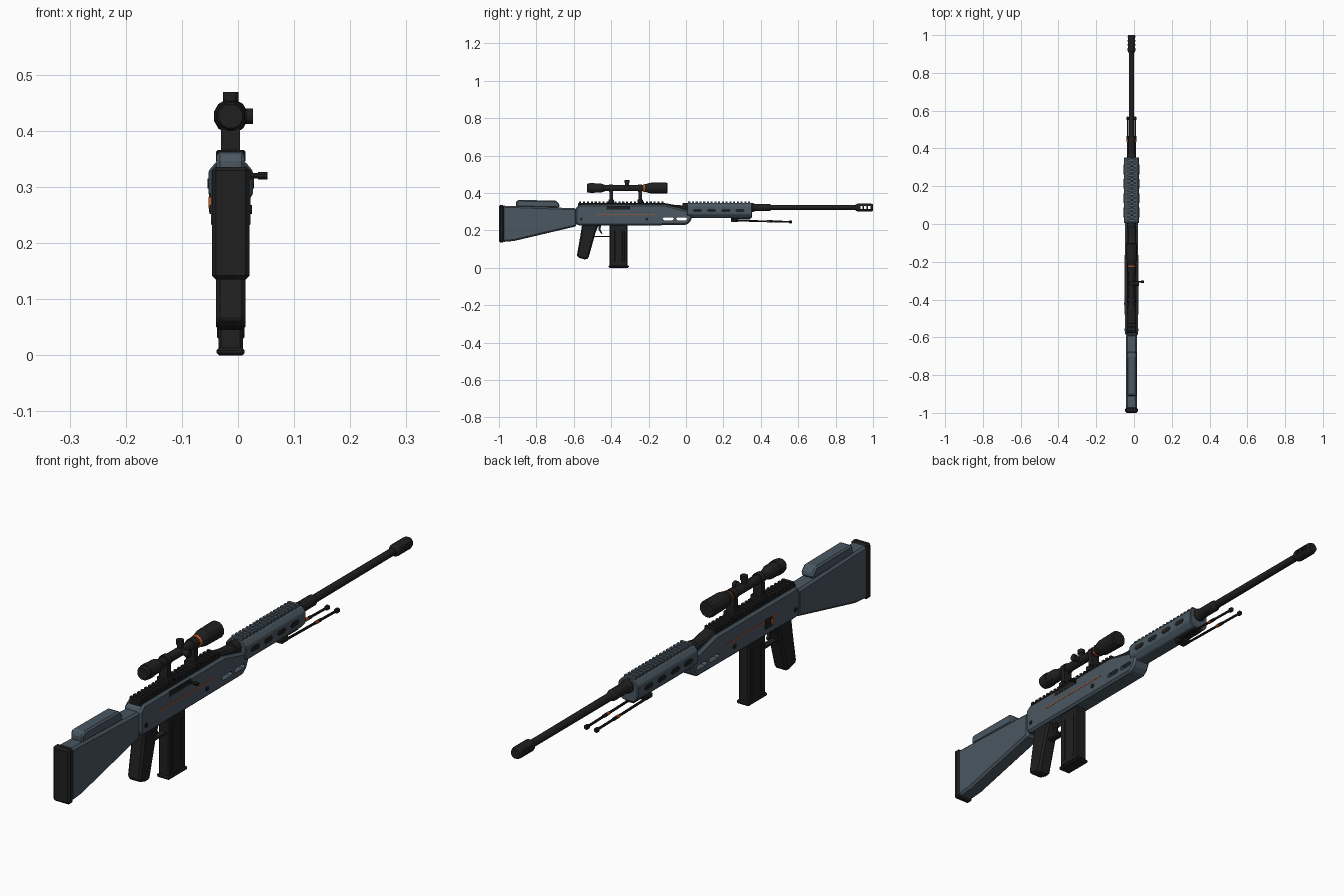
import bpy, bmesh
from math import pi, cos, sin
from mathutils import Vector

if "Cube" in bpy.data.objects:
    bpy.data.objects.remove(bpy.data.objects["Cube"])

CX = -0.013   # centre plane of the rifle
BORE = 0.322  # barrel height
SCOPE = 0.426 # scope height


def material(name, rgb):
    m = bpy.data.materials.new(name)
    m.use_nodes = True
    m.diffuse_color = (*rgb, 1)
    node = m.node_tree.nodes["Principled BSDF"]
    node.inputs["Base Color"].default_value = (*rgb, 1)
    node.inputs["Roughness"].default_value = 0.6
    return m


SLATE = material("slate", (0.068, 0.095, 0.12))
BLACK = material("black", (0.014, 0.014, 0.014))
ORANGE = material("orange", (0.55, 0.1, 0.015))


def finish(name, bm, mat, bevel=0):
    bmesh.ops.recalc_face_normals(bm, faces=bm.faces)
    mesh = bpy.data.meshes.new(name)
    bm.to_mesh(mesh)
    bm.free()
    mesh.materials.append(mat)
    ob = bpy.data.objects.new(name, mesh)
    bpy.context.collection.objects.link(ob)
    if bevel:
        mod = ob.modifiers.new("Bevel", "BEVEL")
        mod.width = bevel
        mod.segments = 1
        mod.limit_method = "ANGLE"
        mod.angle_limit = 0.6
    return ob


def loft(name, rings, mat, bevel=0):
    """Join matching rings of points and cap both ends."""
    bm = bmesh.new()
    loops = [[bm.verts.new(p) for p in ring] for ring in rings]
    n = len(loops[0])
    for a, b in zip(loops, loops[1:]):
        for i in range(n):
            bm.faces.new((a[i], a[(i + 1) % n], b[(i + 1) % n], b[i]))
    bm.faces.new(loops[0])
    bm.faces.new(loops[-1])
    return finish(name, bm, mat, bevel)


def prism(name, pts, width, mat, bevel=0, x=CX):
    """Side profile of (y, z) points given thickness along x."""
    return loft(name, [[(x + s * width / 2, y, z) for y, z in pts] for s in (-1, 1)], mat, bevel)


def box(name, y0, y1, z0, z1, width, mat, bevel=0, x=CX):
    return prism(name, [(y0, z0), (y1, z0), (y1, z1), (y0, z1)], width, mat, bevel, x)


def lathe(name, profile, mat, z, x=CX, n=12):
    """Turned part along y from (y, radius) pairs."""
    return loft(name, [[(x + r * cos((i + .5) * 2 * pi / n), y, z + r * sin((i + .5) * 2 * pi / n))
                        for i in range(n)] for y, r in profile], mat)


def rod(name, a, b, r, mat, n=10):
    a, b = Vector(a), Vector(b)
    bm = bmesh.new()
    bmesh.ops.create_cone(bm, cap_ends=True, segments=n, radius1=r, radius2=r, depth=(b - a).length)
    bm.transform((b - a).to_track_quat("Z", "Y").to_matrix().to_4x4())
    bmesh.ops.translate(bm, verts=bm.verts, vec=(a + b) / 2)
    return finish(name, bm, mat)


def slot(y0, y1, z, h):
    """Slot outline with angled ends."""
    e = h / 2
    return [(y0, z), (y0 + e, z - e), (y1 - e, z - e), (y1, z), (y1 - e, z + e), (y0 + e, z + e)]


def cut(ob, cutters):
    for c in cutters:
        c.hide_render = True
        mod = ob.modifiers.new("Cut", "BOOLEAN")
        mod.object = c
        mod.operation = "DIFFERENCE"
        mod.solver = "EXACT"
    bpy.context.view_layer.update()
    mesh = bpy.data.meshes.new_from_object(ob.evaluated_get(bpy.context.evaluated_depsgraph_get()))
    ob.modifiers.clear()
    ob.data = mesh
    for c in cutters:
        bpy.data.objects.remove(c)


# Stock
prism("stock", [(-0.98, 0.138), (-0.92, 0.143), (-0.585, 0.222), (-0.585, 0.318), (-0.98, 0.332)],
      0.06, SLATE, 0.008)
box("butt_pad", -1.0, -0.973, 0.135, 0.336, 0.067, BLACK, 0.007)
prism("cheek_rest", [(-0.91, 0.325), (-0.68, 0.32), (-0.675, 0.338), (-0.695, 0.36), (-0.9, 0.362), (-0.91, 0.352)],
      0.05, SLATE, 0.006)

# Receiver with two lightening slots
receiver = prism("receiver", [(-0.59, 0.24), (-0.575, 0.225), (0.0, 0.228), (0.022, 0.245), (0.035, 0.275),
                              (0.035, 0.3), (-0.02, 0.315), (-0.11, 0.337), (-0.57, 0.337), (-0.59, 0.32)],
                 0.07, SLATE, 0.008)
cut(receiver, [prism("slot_cutter", slot(y, y + 0.062, 0.262, 0.016), 0.2, SLATE) for y in (-0.125, -0.053)])
prism("chamber_cover", [(-0.13, 0.3), (0.01, 0.3), (0.01, 0.332), (-0.06, 0.336), (-0.12, 0.347), (-0.13, 0.347)],
      0.046, BLACK, 0.006)

# Receiver rail and its teeth
box("receiver_rail", -0.578, -0.115, 0.33, 0.345, 0.05, BLACK, 0.003)
for i in range(22):
    y = -0.572 + i * 0.021
    box("receiver_rail_tooth", y, y + 0.011, 0.344, 0.354, 0.046, BLACK)

# Receiver side details
for s in (-1, 1):
    side = CX + s * 0.035
    box("accent_stripe", -0.48, -0.165, 0.281, 0.2845, 0.002, ORANGE, x=side)
    for y, z in ((-0.56, 0.26), (-0.21, 0.26)):
        rod("receiver_pin", (side - 0.003, y, z), (side + 0.003, y, z), 0.008, BLACK)
box("ejection_port", -0.425, -0.3, 0.312, 0.331, 0.006, BLACK, x=CX + 0.033)
rod("bolt_handle", (CX, -0.305, 0.32), (0.045, -0.305, 0.32), 0.0045, BLACK)
rod("bolt_knob", (0.036, -0.305, 0.32), (0.053, -0.305, 0.32), 0.007, BLACK)
box("selector_plate", -0.425, -0.385, 0.255, 0.288, 0.005, BLACK, x=CX - 0.036)
box("selector_mark", -0.43, -0.415, 0.262, 0.282, 0.007, ORANGE, x=CX - 0.036)

# Handguard: eight-sided tube with slots and a toothed top
section = [(0.024, 0.267), (0.04, 0.287), (0.04, 0.328), (0.026, 0.345)]
ring = section + [(-x, z) for x, z in reversed(section)]
loft("handguard", [[(CX + x, y, z) for x, z in ring] for y in (0.005, 0.352)], SLATE, 0.003)
for i in range(17):
    y = 0.012 + i * 0.02
    box("handguard_tooth", y, y + 0.011, 0.343, 0.353, 0.044, SLATE)
for s in (-1, 1):
    for y in (0.035, 0.11, 0.187, 0.263):
        prism("handguard_slot", slot(y, y + 0.052, 0.306, 0.018), 0.003, BLACK, x=CX + s * 0.04)

# Barrel and ported muzzle brake
lathe("barrel", [(-0.02, 0.024), (0.36, 0.024), (0.37, 0.02), (0.445, 0.02), (0.455, 0.0145), (0.92, 0.0135)],
      BLACK, BORE)
brake = lathe("muzzle_brake", [(0.905, 0.015), (0.918, 0.022), (0.99, 0.022), (1.0, 0.018)], BLACK, BORE)
cut(brake, [box("port_cutter", y, y + 0.013, BORE - 0.009, BORE + 0.009, 0.2, BLACK)
            for y in (0.932, 0.953, 0.974)])

# Folded bipod
box("bipod_mount", 0.24, 0.345, 0.258, 0.27, 0.036, BLACK, 0.003)
box("bipod_hinge", 0.24, 0.28, 0.244, 0.262, 0.046, BLACK, 0.004)
for s in (-1, 1):
    x = CX + s * 0.02
    rod("bipod_leg", (x, 0.265, 0.252), (x, 0.56, 0.246), 0.0045, BLACK, 8)
    rod("bipod_band", (x, 0.433, 0.2487), (x, 0.447, 0.2484), 0.0062, ORANGE, 8)
    rod("bipod_collar", (x, 0.447, 0.2484), (x, 0.465, 0.248), 0.006, BLACK, 8)
    box("bipod_foot", 0.55, 0.568, 0.238, 0.254, 0.014, BLACK, 0.003, x=x)

# Magazine with ribs and floor plate
box("magazine", -0.408, -0.312, 0.008, 0.235, 0.044, BLACK, 0.005)
box("magazine_floor", -0.414, -0.306, 0.0, 0.013, 0.05, BLACK, 0.004)
for y in (-0.385, -0.335):
    box("magazine_rib", y - 0.006, y + 0.006, 0.03, 0.2, 0.049, BLACK, 0.002)

# Grip, trigger and guard
prism("grip", [(-0.555, 0.235), (-0.465, 0.235), (-0.483, 0.19), (-0.522, 0.05), (-0.535, 0.043),
               (-0.578, 0.055), (-0.583, 0.068), (-0.565, 0.17)], 0.053, BLACK, 0.008)
box("trigger_guard", -0.49, -0.405, 0.164, 0.171, 0.022, BLACK)
prism("trigger", [(-0.468, 0.23), (-0.452, 0.23), (-0.458, 0.205), (-0.447, 0.184), (-0.453, 0.181), (-0.468, 0.203)],
      0.01, BLACK)

# Scope with turrets, mounts and accent ring
lathe("scope", [(-0.53, 0.022), (-0.525, 0.025), (-0.455, 0.025), (-0.43, 0.0165), (-0.235, 0.0165),
                (-0.19, 0.0295), (-0.105, 0.031), (-0.1, 0.027)], BLACK, SCOPE)
lathe("scope_eyepiece_ring", [(-0.515, 0.027), (-0.49, 0.027)], BLACK, SCOPE)
lathe("scope_accent", [(-0.227, 0.0215), (-0.219, 0.0235)], ORANGE, SCOPE)
rod("elevation_turret", (CX, -0.315, SCOPE), (CX, -0.315, 0.458), 0.010, BLACK, 12)
rod("elevation_cap", (CX, -0.315, 0.453), (CX, -0.315, 0.469), 0.0135, BLACK, 12)
rod("windage_turret", (CX, -0.315, SCOPE), (0.018, -0.315, SCOPE), 0.010, BLACK, 12)
rod("windage_cap", (0.014, -0.315, SCOPE), (0.027, -0.315, SCOPE), 0.0135, BLACK, 12)
for y in (-0.4, -0.245):
    box("scope_mount", y - 0.01, y + 0.01, 0.35, 0.412, 0.034, BLACK)
    box("scope_clamp", y - 0.014, y + 0.014, 0.343, 0.366, 0.052, BLACK, 0.003)
    lathe("scope_ring", [(y - 0.011, 0.021), (y + 0.011, 0.021)], BLACK, SCOPE)
